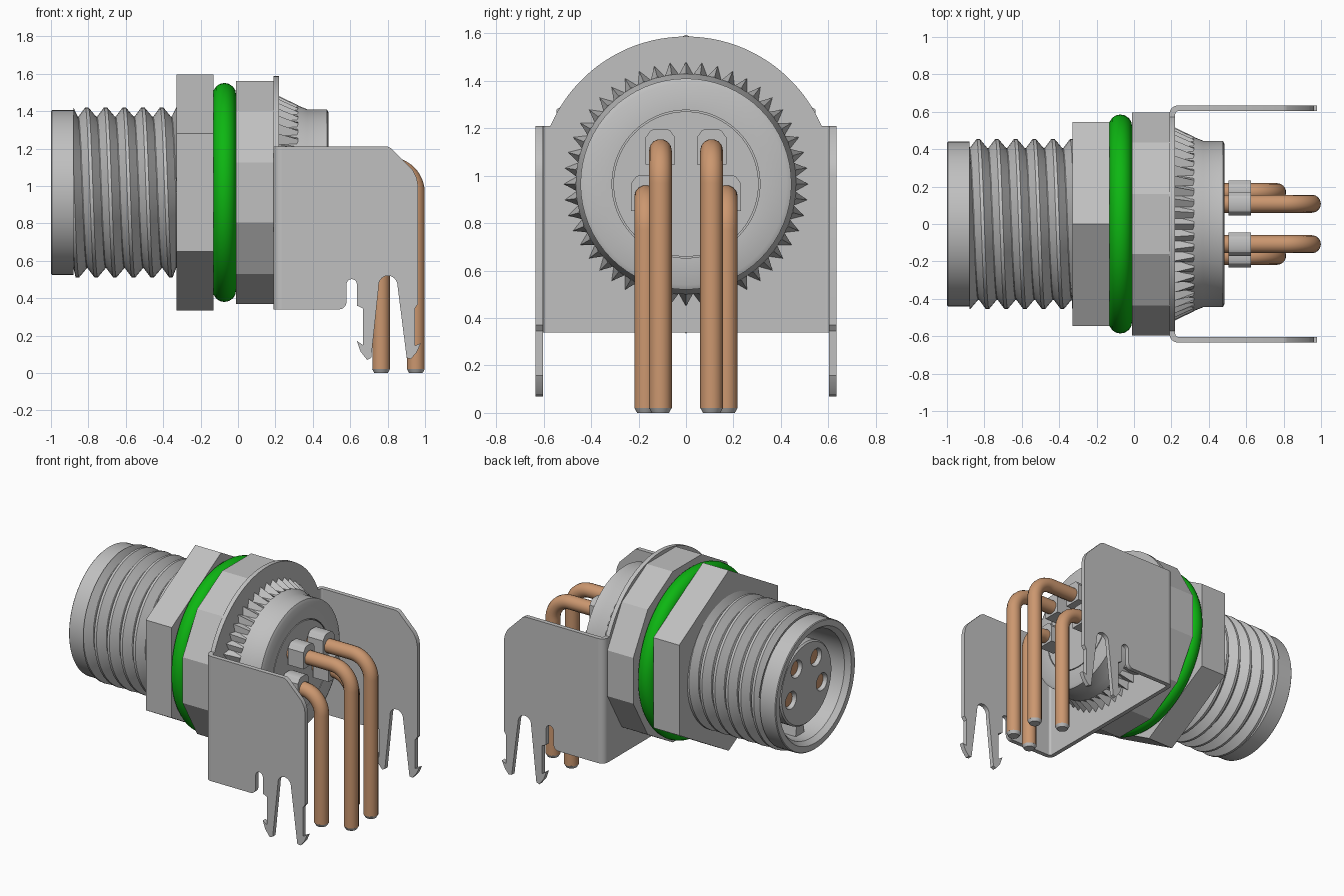
import bpy, bmesh, math
from math import sin, cos, pi, tau, radians

if "Cube" in bpy.data.objects:
    bpy.data.objects.remove(bpy.data.objects["Cube"], do_unlink=True)

CZ = 0.965  # height of the connector axis


def material(name, rgb):
    m = bpy.data.materials.new(name)
    m.diffuse_color = (*rgb, 1)
    m.use_nodes = True
    b = next(n for n in m.node_tree.nodes if n.type == 'BSDF_PRINCIPLED')
    b.inputs["Base Color"].default_value = (*rgb, 1)
    return m


GREY = material("light grey", (0.53, 0.53, 0.53))
COPPER = material("copper", (0.60, 0.31, 0.16))
GREEN = material("green", (0.004, 0.47, 0.006))


def finish(name, bm, mat, angle=30):
    bmesh.ops.remove_doubles(bm, verts=bm.verts, dist=1e-5)
    bmesh.ops.recalc_face_normals(bm, faces=bm.faces)
    me = bpy.data.meshes.new(name)
    bm.to_mesh(me)
    bm.free()
    ob = bpy.data.objects.new(name, me)
    bpy.context.collection.objects.link(ob)
    me.materials.append(mat)
    smooth(ob, angle)
    return ob


def smooth(ob, angle=30):
    bpy.ops.object.select_all(action='DESELECT')
    bpy.context.view_layer.objects.active = ob
    ob.select_set(True)
    bpy.ops.object.shade_smooth_by_angle(angle=radians(angle))


def loft(name, rings, mat, loop=False, caps=True, angle=30):
    """Skin a list of rings; loop joins last to first."""
    bm = bmesh.new()
    rs = [[bm.verts.new(p) for p in r] for r in rings]
    n = len(rs[0])
    for a, b in zip(rs, rs[1:] + rs[:1] if loop else rs[1:]):
        for i in range(n):
            bm.faces.new((a[i], a[(i + 1) % n], b[(i + 1) % n], b[i]))
    if caps and not loop:
        bm.faces.new(rs[0])
        bm.faces.new(rs[-1])
    return finish(name, bm, mat, angle)


def ring(x, r, n=64, y=0, z=CZ, turn=0.0):
    """Circle around an axis parallel to x; r may be a function of the index."""
    f = r if callable(r) else (lambda i: r)
    return [(x, y + f(i) * cos(tau * i / n + turn), z + f(i) * sin(tau * i / n + turn))
            for i in range(n)]


def revolve(name, prof, mat, n=64, y=0, z=CZ, turn=0.0, loop=False, angle=30):
    return loft(name, [ring(x, r, n, y, z, turn) for x, r in prof], mat, loop, angle=angle)


def prism(name, pts, axis, lo, hi, mat):
    """Extrude a 2D outline along an axis."""
    put = {'x': lambda a, b, c: (c, a, b), 'y': lambda a, b, c: (a, c, b),
           'z': lambda a, b, c: (a, b, c)}[axis]
    return loft(name, [[put(a, b, c) for a, b in pts] for c in (lo, hi)], mat)


def arc(cx, cy, r, a0, a1, n=8):
    return [(cx + r * cos(radians(a0 + (a1 - a0) * i / n)),
             cy + r * sin(radians(a0 + (a1 - a0) * i / n))) for i in range(n + 1)]


# Barrel and rear housing in one turned shell
revolve("housing_shell", [
    (-1, .395), (-1, .435), (-.995, .44), (-.88, .44), (-.88, .405), (.19, .405),
    (.19, .46), (.32, .465), (.37, .445), (.475, .445), (.485, .425), (.485, .312),
    (-.6, .312), (-.6, .37), (-.965, .37)], GREY, loop=True)

# Helical thread
X0, X1, PITCH, SEG = -.88, -.33, .1, 48
bm = bmesh.new()
rows = []
for s in range(-SEG, SEG * 6 + 1):
    a = tau * s / SEG
    rows.append([bm.verts.new((min(max(X0 + PITCH * s / SEG + dx, X0), X1),
                               r * cos(a), CZ + r * sin(a)))
                 for dx, r in ((0, .404), (.038, .455), (.055, .455), (.098, .404))])
for a, b in zip(rows, rows[1:]):
    for i in range(3):
        q = (a[i], a[i + 1], b[i + 1], b[i])
        xs = [v.co.x for v in q]
        if max(xs) > X0 + 1e-4 and min(xs) < X1 - 1e-4:
            bm.faces.new(q)
finish("barrel_thread", bm, GREY)

# Lock nut, seal ring and twelve-sided flange
revolve("hex_nut", [(-.33, .63), (-.13, .63)], GREY, 6, turn=pi / 2, angle=20)
revolve("seal_ring", [(-.0725 + x, .523 + r) for x, r in arc(0, 0, .0625, 0, 337.5, 15)],
        GREEN, 96, loop=True)
revolve("flange", [(-.01, .596 / cos(pi / 12)), (.2, .596 / cos(pi / 12))], GREY, 12,
        turn=pi / 12, angle=20)

# Knurled teeth fading into the cone
star = lambda i: .462 if i % 2 else .515
flat_end = lambda i: .462 if i % 2 else .467
loft("knurl", [ring(.2, star, 96), ring(.22, star, 96), ring(.32, flat_end, 96)], GREY, angle=15)

# Contact insert with four sockets
PINS = [(s * y, z, x) for s in (-1, 1) for y, z, x in ((.108, 1.107, .951), (.17, .912, .765))]
insert = revolve("contact_insert", [(-.93, .275), (-.92, .285), (-.6, .285), (-.6, .306),
                                    (.485, .306)], GREY)
for i, (y, z, x) in enumerate(PINS):
    cutter = revolve("socket_cutter", [(-.95, .07), (-.915, .054), (-.86, .054)], GREY, 24, y, z)
    cutter.hide_render = True
    mod = insert.modifiers.new("socket", 'BOOLEAN')
    mod.operation, mod.object, mod.solver = 'DIFFERENCE', cutter, 'EXACT'
    bpy.context.view_layer.objects.active = insert
    bpy.ops.object.modifier_apply(modifier=mod.name)
    bpy.data.objects.remove(cutter, do_unlink=True)
    revolve(f"socket_contact_{i + 1}", [(-.905, .05), (-.8, .05)], COPPER, 24, y, z)
smooth(insert)
prism("coding_key", [(-.05, CZ - .38), (.05, CZ - .38), (.035, CZ - .28), (-.035, CZ - .28)],
      'x', -.88, -.58, GREY)

# Bent pins, their collars and cut ends
BEND, PR = .14, .048
for i, (y, z, x) in enumerate(PINS):
    path = [(.42, z)] + arc(x - BEND, z - BEND, BEND, 90, 0, 12) + [(x, .02)]
    cu = bpy.data.curves.new(f"pin_{i + 1}", 'CURVE')
    cu.dimensions, cu.bevel_depth, cu.bevel_resolution, cu.use_fill_caps = '3D', PR, 5, True
    sp = cu.splines.new('POLY')
    sp.points.add(len(path) - 1)
    for p, (px, pz) in zip(sp.points, path):
        p.co = (px, y, pz, 1)
    pin = bpy.data.objects.new(cu.name, cu)
    bpy.context.collection.objects.link(pin)
    cu.materials.append(COPPER)
    bpy.ops.object.select_all(action='DESELECT')
    bpy.context.view_layer.objects.active = pin
    pin.select_set(True)
    bpy.ops.object.convert(target='MESH')
    smooth(bpy.context.object)
    loft(f"pin_tip_{i + 1}", [[(x + r * cos(tau * k / 24), y + r * sin(tau * k / 24), h)
                               for k in range(24)] for h, r in ((0, .036), (.021, PR))], GREY)
    w, lo, hi, c = .062, z - .06, z + .09, .035
    prism(f"pin_collar_{i + 1}", [
        (y - w, lo), (y + w, lo), (y + w, hi - c), (y + w - c * .6, hi - .006),
        (y + w - c, hi), (y - w + c, hi), (y - w + c * .6, hi - .006), (y - w, hi - c)],
        'x', .505, .625, GREY)

# Bracket: back plate with arched top
end = math.degrees(math.asin((1.21 - CZ) / .622))
prism("bracket_plate", [(-.59, .34), (.59, .34), (.59, 1.21)]
      + arc(0, CZ, .622, end, 180 - end, 40) + [(-.59, 1.21)], 'x', .19, .22, GREY)

# Bracket side wall outline with snap-in legs
wall = [(.235, .34), (.54, .34)] + arc(.54, .38, .04, -90, 0, 5) \
    + arc(.608, .474, .028, 180, 0, 8) + [
    (.636, .36), (.668, .345), (.668, .15), (.635, .172), (.655, .115), (.69, .07), (.712, .08),
    (.752, .46)] + arc(.802, .47, .05, 170, 10, 8) + [
    (.902, .08), (.925, .075), (.955, .11), (.978, .16), (.945, .145), (.945, .345),
    (.963, .37), (.963, 1.0), (.955, 1.045), (.935, 1.085), (.82, 1.2), (.8, 1.21), (.235, 1.21)]
for side, s in (("left", 1), ("right", -1)):
    prism(f"bracket_wall_{side}", wall, 'y', s * .603, s * .634, GREY)
    bend = arc(.235, .589, .045, 90, 180, 8) + arc(.235, .589, .014, 180, 90, 8)
    prism(f"bracket_bend_{side}", [(x, s * y) for x, y in bend], 'z', .34, 1.21, GREY)
